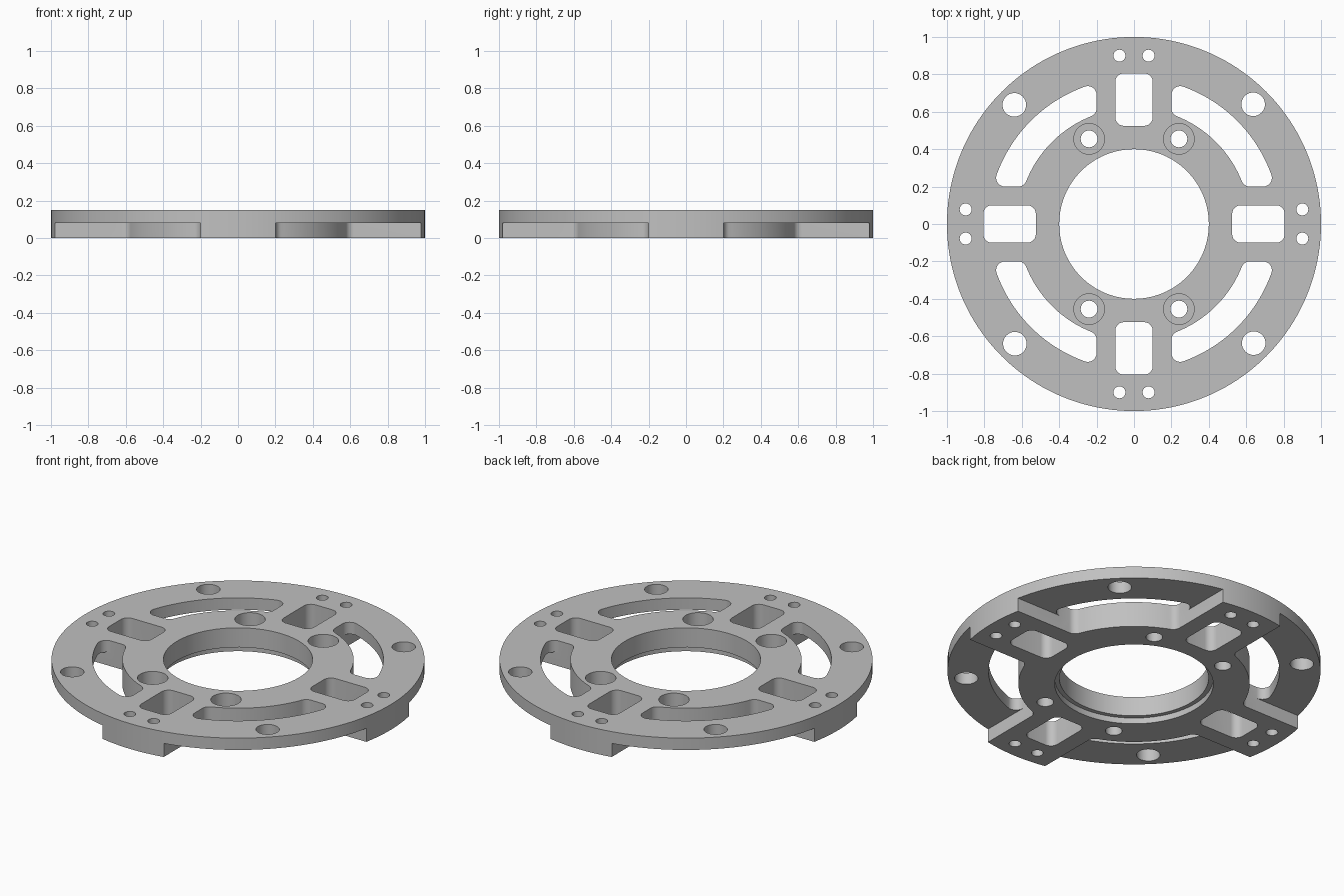
import bpy, bmesh
from math import sin, cos, pi, atan2, sqrt, radians

cube = bpy.data.objects.get("Cube")
if cube:
    bpy.data.objects.remove(cube, do_unlink=True)

HEIGHT, STEP = 0.15, 0.08
ARM, SLOT_IN, SLOT_OUT, FILLET = 0.2, 0.62, 0.78, 0.047
BELOW, ABOVE = -0.1, 0.3


def arc(cx, cy, r, a0, a1, n):
    return [(cx + r * cos(a0 + (a1 - a0) * i / n),
             cy + r * sin(a0 + (a1 - a0) * i / n)) for i in range(n + 1)]


def circle(cx, cy, r, n=40):
    return arc(cx, cy, r, 0, 2 * pi, n)[:-1]


def rounded_rect(x0, x1, y0, y1, r):
    corners = [(x1 - r, y1 - r), (x0 + r, y1 - r), (x0 + r, y0 + r), (x1 - r, y0 + r)]
    return [p for i, (x, y) in enumerate(corners)
            for p in arc(x, y, r, i * pi / 2, (i + 1) * pi / 2, 8)]


def slot_half(open_outside):
    """Half of a quarter-ring outline, from the diagonal out and back again."""
    cx = ARM + FILLET
    cy = sqrt((SLOT_IN + FILLET) ** 2 - cx * cx)
    a = atan2(cy, cx)
    inner = arc(cx, cy, FILLET, pi, pi + a, 8) + arc(0, 0, SLOT_IN, a, pi / 4, 14)[1:]
    if open_outside:
        return [(1.2, 1.2), (ARM, 1.2)] + inner
    cy = sqrt((SLOT_OUT - FILLET) ** 2 - cx * cx)
    a = atan2(cy, cx)
    return arc(0, 0, SLOT_OUT, pi / 4, a, 14) + arc(cx, cy, FILLET, a, pi, 8)[1:] + inner


def slot(open_outside):
    half = slot_half(open_outside)
    return half + [(y, x) for x, y in reversed(half[1:-1])]


def quarter_turns(outline):
    for k in range(4):
        c, s = round(cos(k * pi / 2)), round(sin(k * pi / 2))
        yield [(c * x - s * y, s * x + c * y) for x, y in outline]


def add_prism(bm, outline, z0, z1):
    face = bm.faces.new([bm.verts.new((x, y, z0)) for x, y in outline])
    top = bmesh.ops.extrude_face_region(bm, geom=[face])["geom"]
    bmesh.ops.translate(bm, vec=(0, 0, z1 - z0),
                        verts=[v for v in top if isinstance(v, bmesh.types.BMVert)])


def make_object(name, prisms):
    bm = bmesh.new()
    for outline, z0, z1 in prisms:
        add_prism(bm, outline, z0, z1)
    bmesh.ops.recalc_face_normals(bm, faces=bm.faces)
    mesh = bpy.data.meshes.new(name)
    bm.to_mesh(mesh)
    bm.free()
    obj = bpy.data.objects.new(name, mesh)
    bpy.context.collection.objects.link(obj)
    return obj


# Disc blank
plate = make_object("flange_plate", [(circle(0, 0, 1, 160), 0, HEIGHT)])

# Recesses: stepped underside, counterbores and the lip under the centre bore
recesses = [(circle(0, 0, 0.425, 96), BELOW, 0.035)]
recesses += [(o, BELOW, STEP) for o in quarter_turns(slot(True))]
recesses += [(circle(sx * 0.24, sy * 0.455, 0.082), 0.06, ABOVE)
             for sx in (-1, 1) for sy in (-1, 1)]

# Through openings: bore, curved slots, windows and bolt holes
openings = [circle(0, 0, 0.4, 96)]
for shape in (slot(False), rounded_rect(-0.1, 0.1, 0.525, 0.805, 0.045),
              circle(0.637, 0.64, 0.063), circle(0.078, 0.9, 0.032, 24),
              circle(-0.078, 0.9, 0.032, 24)):
    openings += quarter_turns(shape)
openings += [circle(sx * 0.24, sy * 0.455, 0.045) for sx in (-1, 1) for sy in (-1, 1)]

cutters = [make_object("recess_cutter", recesses),
           make_object("opening_cutter", [(o, BELOW, ABOVE) for o in openings])]
for cutter in cutters:
    cutter.hide_render = True
    mod = plate.modifiers.new(cutter.name, "BOOLEAN")
    mod.operation, mod.solver, mod.object = "DIFFERENCE", "EXACT", cutter

# Bake the cuts, then smooth the round walls
bpy.ops.object.select_all(action="DESELECT")
plate.select_set(True)
bpy.context.view_layer.objects.active = plate
bpy.ops.object.convert(target="MESH")
for cutter in cutters:
    bpy.data.objects.remove(cutter, do_unlink=True)
bpy.ops.object.shade_smooth_by_angle(angle=radians(30))

# Plain grey metal
grey = bpy.data.materials.new("machined_grey")
grey.use_nodes = True
colour = (0.53, 0.53, 0.53, 1)
grey.diffuse_color = colour
grey.node_tree.nodes["Principled BSDF"].inputs["Base Color"].default_value = colour
plate.data.materials.clear()
plate.data.materials.append(grey)
